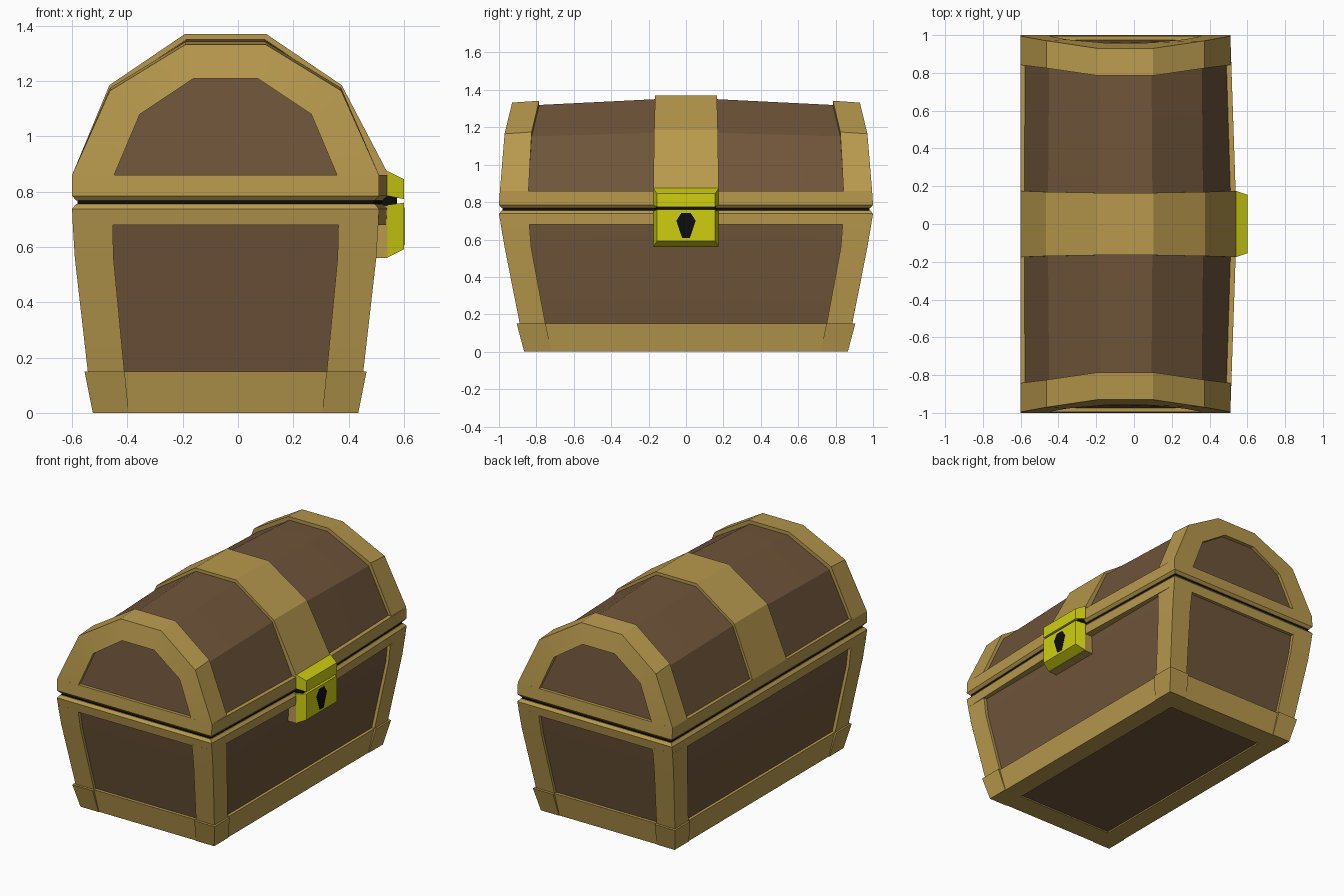
import bpy, bmesh, math

if "Cube" in bpy.data.objects:
    bpy.data.objects.remove(bpy.data.objects["Cube"])

CX = -0.045  # centre of the chest body (the lock sticks out on +x)


def material(name, rgb):
    m = bpy.data.materials.new(name)
    m.diffuse_color = (*rgb, 1)
    m.use_nodes = True
    m.node_tree.nodes["Principled BSDF"].inputs["Base Color"].default_value = m.diffuse_color
    return m


TAN = material("tan_trim", (0.48, 0.32, 0.075))
WOOD = material("brown_wood", (0.16, 0.09, 0.042))
GOLD = material("gold", (0.62, 0.62, 0.005))
BLACK = material("black", (0.004, 0.004, 0.004))


def loft(name, rings, mat, caps=True, cyclic=False, smooth=True):
    """Skin equal-sized closed rings, with optional end caps or a closed loop."""
    bm = bmesh.new()
    rows = [[bm.verts.new(p) for p in r] for r in rings]
    n = len(rows[0])
    pairs = list(zip(rows, rows[1:]))
    if cyclic:
        pairs.append((rows[-1], rows[0]))
    for a, b in pairs:
        for i in range(n):
            j = (i + 1) % n
            bm.faces.new((a[i], a[j], b[j], b[i]))
    if caps and not cyclic:
        bm.faces.new(rows[0])
        bm.faces.new(rows[-1])
    bmesh.ops.recalc_face_normals(bm, faces=bm.faces)
    me = bpy.data.meshes.new(name)
    bm.to_mesh(me)
    bm.free()
    me.materials.append(mat)
    if smooth:
        me.shade_smooth()
        me.set_sharp_from_angle(angle=math.radians(25))
    ob = bpy.data.objects.new(name, me)
    bpy.context.collection.objects.link(ob)
    return ob


def rect(x, y, z, bulge=0.0):
    """Rectangle ring, bowed out by bulge at the middle of the lock side."""
    pts = [(-x, -y), (x, -y), (x + bulge, -.175), (x + bulge, .175), (x, y), (-x, y)]
    return [(CX + px, py, z) for px, py in pts]


def corner(sx, sy, x, y, a, b, z, t=0.04):
    """L-shaped ring wrapped around one corner."""
    pts = [(a, y), (x, y), (x, b), (x - t, b), (x - t, y - t), (a, y - t)]
    return [(CX + sx * px, sy * py, z) for px, py in pts]


# body panels, recessed behind the trim
loft("body_panels", [rect(.463, .85, .02), rect(.478, .87, .15),
                     rect(.525, .95, .56), rect(.535, .978, .74)], WOOD)

# corner posts and feet
for sx, sy, label in ((1, 1, "right_back"), (1, -1, "right_front"),
                      (-1, 1, "left_back"), (-1, -1, "left_front")):
    loft("corner_post_" + label, [
        corner(sx, sy, .497, .887, .365, .75, .14),
        corner(sx, sy, .545, .97, .405, .828, .56),
        corner(sx, sy, .553, .992, .408, .838, .69)], TAN)
    loft("foot_" + label, [
        corner(sx, sy, .48, .865, .35, .72, 0),
        corner(sx, sy, .51, .905, .365, .75, .15)], TAN)

# bottom frame
loft("bottom_frame", [rect(.476, .861, 0), rect(.497, .89, .15),
                      rect(.44, .83, .15), rect(.35, .72, 0)], TAN, cyclic=True)

# rims either side of the dark gap, bowed out at the lock
B = .028
loft("body_rim", [rect(.552, .99, .68, B), rect(.555, 1, .738, B), rect(.54, .985, .755, B),
                  rect(.47, .9, .755), rect(.47, .9, .68)], TAN, cyclic=True)
loft("lid_rim", [rect(.54, .985, .768, B), rect(.555, 1, .785, B), rect(.555, .995, .86, B),
                 rect(.47, .9, .86), rect(.47, .9, .768)], TAN, cyclic=True)
loft("dark_gap", [rect(.535, .98, .745, B), rect(.535, .98, .78, B)], BLACK)


def end_y(z):
    """Leaning lid end: y of the end face at height z."""
    if z < 1.165:
        return .995 - .025 * max(0, z - .86) / .305
    return .97 - .04 * (z - 1.165) / .165


def arch(half):
    """Mirror the left half of a lid profile."""
    return [(-x, z) for x, z in half] + [(x, z) for x, z in reversed(half)]


# lid panels, slightly higher in the middle
low = arch([(.535, .85), (.403, 1.148), (.137, 1.313)])
high = arch([(.54, .85), (.41, 1.17), (.142, 1.35)])
high[-1] = (.56, .85)
lid_rings = [[(CX + x, -end_y(z) + .02, z) for x, z in low],
             [(CX + x, -.17, z) for x, z in high],
             [(CX + x, .17, z) for x, z in high],
             [(CX + x, end_y(z) - .02, z) for x, z in low]]
lid = loft("lid_panels", lid_rings, WOOD)

# arched trim around both lid ends
outer = arch([(.555, .86), (.418, 1.165), (.145, 1.332)])
inner = arch([(.405, .855), (.31, 1.08), (.115, 1.21)])
back_y = [.842, .825, .785, .785, .825, .842]
for s, label in ((-1, "front"), (1, "back")):
    rings = []
    for (ox, oz), (ix, iz), by in zip(outer, inner, back_y):
        dx, dz = ox * .94, oz - (.035 if oz > .9 else 0)
        rise = .01 if oz > .9 else 0
        sec = [(ix, end_y(iz), iz), (ox, end_y(oz), oz), (ox, by, oz + rise),
               (dx, by, dz), (dx, end_y(oz) - .04, dz), (ix, end_y(iz) - .04, iz)]
        rings.append([(CX + x, s * y, z) for x, y, z in sec])
    loft("lid_end_trim_" + label, rings, TAN)

# central strap over the lid
strap = arch([(.555, .86), (.42, 1.185), (.147, 1.37)])
strap[-1] = (.585, .87)
rings = []
for (x, z), w in zip(strap, [.175, .17, .165, .165, .17, .175]):
    ix, iz = x * .92, z - (.04 if z > .9 else 0)
    rings.append([(CX + x, -w, z), (CX + x, w, z), (CX + ix, w, iz), (CX + ix, -w, iz)])
loft("lid_strap", rings, TAN)


def block(name, x0, z0, z1, w0, x1, z2, z3, w1, mat):
    """Block tapering along x from one y-z rectangle to another."""
    loft(name, [[(x, -w, a), (x, w, a), (x, w, b), (x, -w, b)]
                for x, a, b, w in ((x0, z0, z1, w0), (x1, z2, z3, w1))], mat, smooth=False)


# lock: backing plates, two gold halves, dark slot and keyhole
block("lock_plate_lower", .47, .56, .75, .173, .541, .56, .75, .173, TAN)
block("lock_plate_upper", .49, .785, .872, .173, .541, .785, .872, .173, TAN)
block("lock_lower", .54, .562, .752, .175, .6, .592, .76, .155, GOLD)
block("lock_upper", .54, .785, .875, .175, .6, .773, .845, .155, GOLD)
block("lock_slot", .5, .745, .79, .165, .575, .75, .785, .155, BLACK)
key = [(-.025, .742), (.025, .742), (.052, .7), (.02, .607), (-.02, .607), (-.052, .7)]
loft("keyhole", [[(x, y, z) for y, z in key] for x in (.59, .602)], BLACK, smooth=False)
